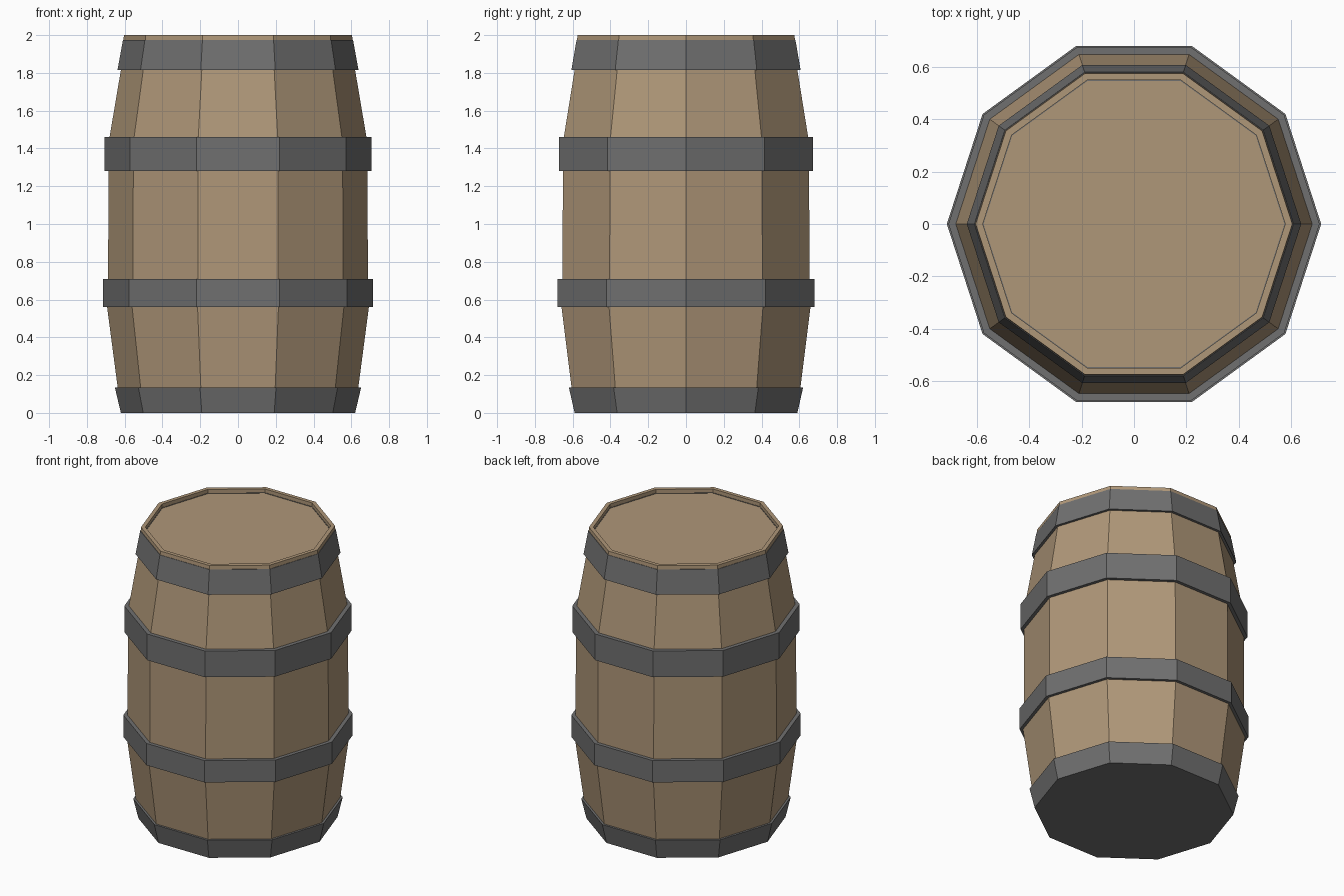
import bpy, bmesh
from math import cos, sin, tau

if "Cube" in bpy.data.objects:
    bpy.data.objects.remove(bpy.data.objects["Cube"])

SIDES = 10


def material(name, color):
    m = bpy.data.materials.new(name)
    m.diffuse_color = (*color, 1)
    m.use_nodes = True
    m.node_tree.nodes["Principled BSDF"].inputs["Base Color"].default_value = m.diffuse_color
    return m


def lathe(name, profile, mat, closed=False):
    """Spin (radius, z) points into a ten-sided solid; open profiles get end caps."""
    bm = bmesh.new()
    rings = [[bm.verts.new((r * cos(tau * i / SIDES), r * sin(tau * i / SIDES), z))
              for i in range(SIDES)] for r, z in profile]
    pairs = list(zip(rings, rings[1:]))
    if closed:
        pairs.append((rings[-1], rings[0]))
    else:
        bm.faces.new(rings[0][::-1])
        bm.faces.new(rings[-1])
    for a, b in pairs:
        for i in range(SIDES):
            j = (i + 1) % SIDES
            bm.faces.new((a[i], a[j], b[j], b[i]))
    bmesh.ops.recalc_face_normals(bm, faces=bm.faces)
    mesh = bpy.data.meshes.new(name)
    bm.to_mesh(mesh)
    bm.free()
    mesh.materials.append(mat)
    obj = bpy.data.objects.new(name, mesh)
    bpy.context.collection.objects.link(obj)
    return obj


wood = material("wood", (0.43, 0.31, 0.19))
iron = material("iron", (0.16, 0.16, 0.16))

# Wooden body with a raised rim around the sunken lid
lathe("barrel_body", [(0.60, 0.01), (0.637, 0.135), (0.693, 0.56), (0.688, 0.71),
                      (0.685, 1.28), (0.68, 1.46), (0.62, 1.815), (0.604, 2.0),
                      (0.577, 2.0), (0.577, 1.972)], wood)

# Bottom hoop, closed underneath
lathe("bottom_hoop", [(0.62, 0.0), (0.652, 0.135), (0.62, 0.135)], iron)

# Upper hoops: (name, bottom z, bottom radius, top z, top radius)
for name, z0, r0, z1, r1 in [("lower_hoop", 0.56, 0.714, 0.71, 0.714),
                             ("upper_hoop", 1.28, 0.708, 1.46, 0.708),
                             ("top_hoop", 1.815, 0.638, 1.975, 0.609)]:
    lathe(name, [(r0, z0), (r1, z1), (r1 - 0.035, z1), (r0 - 0.035, z0)], iron, closed=True)
